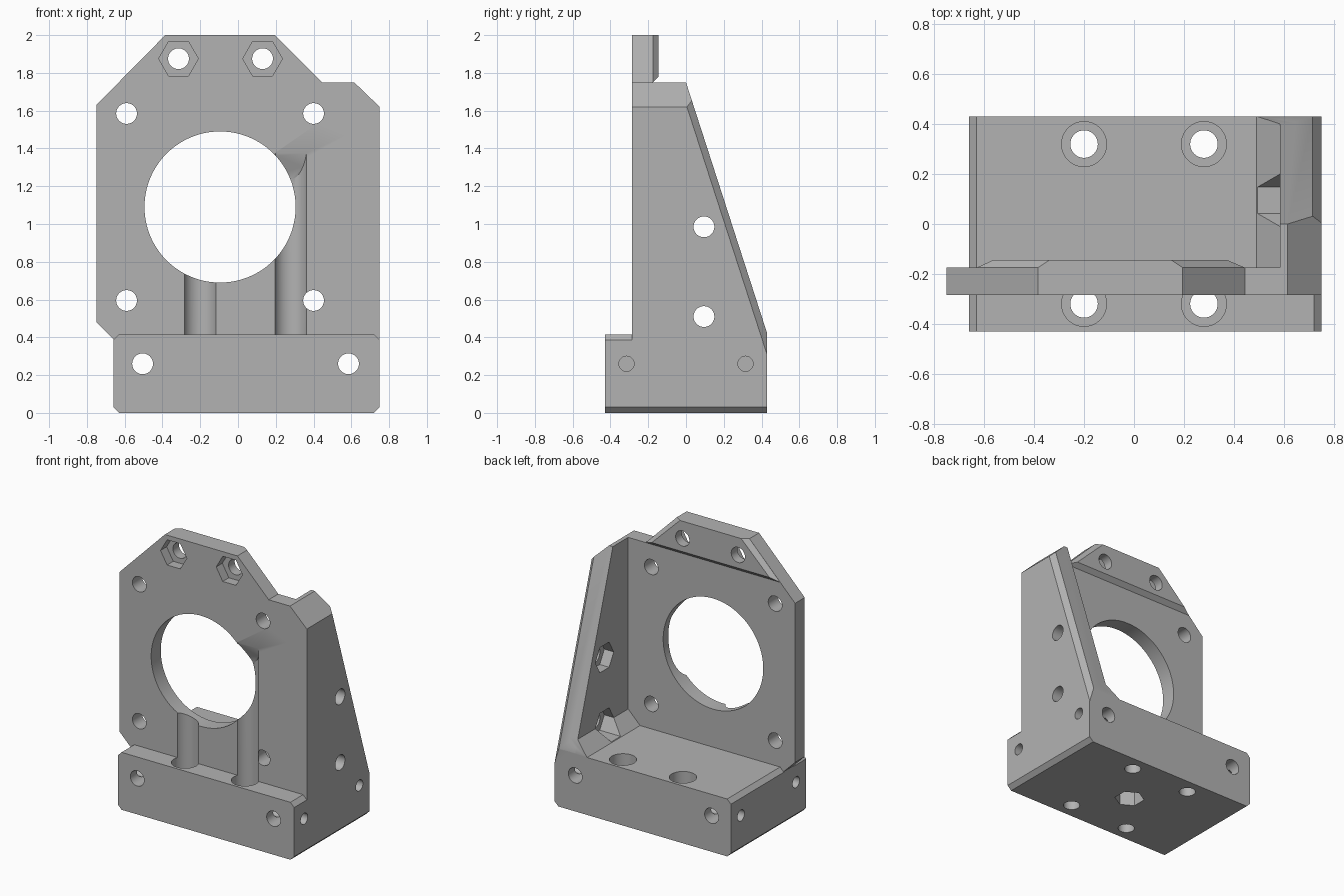
import bpy, bmesh
from math import cos, sin, pi, radians
from mathutils import Vector

if "Cube" in bpy.data.objects:
    bpy.data.objects.remove(bpy.data.objects["Cube"])

grey = bpy.data.materials.new("grey plastic")
grey.use_nodes = True
GREY = (0.45, 0.45, 0.45, 1)
grey.diffuse_color = GREY
grey.node_tree.nodes["Principled BSDF"].inputs["Base Color"].default_value = GREY


def ring(a, b, r, n=64, turn=0.0):
    return [(a + r * cos(turn + 2 * pi * i / n), b + r * sin(turn + 2 * pi * i / n)) for i in range(n)]


def loft(name, lower, upper, planes=()):
    """Solid between two matching outlines, trimmed by (point, outward normal) planes."""
    bm = bmesh.new()
    a = [bm.verts.new(p) for p in lower]
    b = [bm.verts.new(p) for p in upper]
    bm.faces.new(a)
    bm.faces.new(b)
    for i in range(len(a)):
        j = (i + 1) % len(a)
        bm.faces.new((a[i], a[j], b[j], b[i]))
    for point, normal in planes:
        bmesh.ops.bisect_plane(bm, geom=bm.verts[:] + bm.edges[:] + bm.faces[:], plane_co=point,
                               plane_no=normal, clear_outer=True)
        bmesh.ops.holes_fill(bm, edges=[e for e in bm.edges if e.is_boundary], sides=0)
    bmesh.ops.recalc_face_normals(bm, faces=bm.faces)
    mesh = bpy.data.meshes.new(name)
    bm.to_mesh(mesh)
    bm.free()
    mesh.materials.append(grey)
    obj = bpy.data.objects.new(name, mesh)
    bpy.context.collection.objects.link(obj)
    return obj


def prism(name, outline, axis, lo, hi, planes=()):
    def place(h):
        return [{"x": (h, p, q), "y": (p, h, q), "z": (p, q, h)}[axis] for p, q in outline]
    return loft(name, place(lo), place(hi), planes)


def combine(obj, tool, operation):
    mod = obj.modifiers.new(operation, "BOOLEAN")
    mod.object, mod.operation, mod.solver = tool, operation, "EXACT"
    bpy.context.view_layer.objects.active = obj
    bpy.ops.object.modifier_apply(modifier=mod.name)
    bpy.data.objects.remove(tool)


# Sloping rear of the side wall, its chamfered outer edge and top corner
slope = (Vector((0, 0, 1.75)), Vector((0, 1.33, 0.43)))
edge = (Vector((0.715, 0, 1.75)), Vector((1, 0.946, 0.306)))
corner = (Vector((0.615, 0, 1.75)), Vector((0.13, 0, 0.135)))

# Base block with chamfered long edges
bracket = prism("motor_bracket", [(-0.66, 0.03), (-0.63, 0), (0.72, 0), (0.75, 0.03), (0.75, 0.385),
                                  (0.72, 0.415), (-0.63, 0.415), (-0.66, 0.385)],
                "y", -0.43, 0.43, [edge])

# Upright face plate, side wall, corner gusset and thickened top
solids = [
    prism("face_plate", [(-0.66, 0.1), (0.75, 0.1), (0.75, 1.62), (0.615, 1.75), (0.445, 1.75), (0.195, 2),
                         (-0.385, 2), (-0.75, 1.63), (-0.75, 0.48), (-0.66, 0.39)], "y", -0.285, -0.175),
    prism("side_wall", [(-0.285, 0.1), (-0.285, 1.75), (0, 1.75), (0.43, 0.42), (0.43, 0.1)],
          "x", 0.585, 0.75, [edge, corner]),
    prism("gusset", [(0.49, 0.415), (0.585, 0.51), (0.65, 0.51), (0.65, 0.35), (0.49, 0.35)],
          "y", -0.2, 0.43, [slope]),
    loft("top_rib", [(x, -0.175, z) for x, z in ((-0.63, 1.75), (0.445, 1.75), (0.195, 2), (-0.385, 2))],
         [(x, -0.145, z) for x, z in ((-0.565, 1.78), (0.375, 1.78), (0.15, 2), (-0.34, 2))]),
]
for solid in solids:
    combine(bracket, solid, "UNION")

# Motor opening and its four screw holes
SCREW, NUT = 0.055, 0.105
cutters = [prism("motor_opening", ring(-0.095, 1.09, 0.4, 128), "y", -0.6, 0.1)]
for sx in (-1, 1):
    for sz in (-1, 1):
        cutters.append(prism("motor_screw", ring(-0.095 + sx * 0.495, 1.09 + sz * 0.495, SCREW), "y", -0.4, 0))

# Top screw holes with nut pockets in front
for x in (-0.315, 0.13):
    cutters.append(prism("top_screw", ring(x, 1.875, SCREW), "y", -0.4, 0))
    cutters.append(prism("top_nut", ring(x, 1.875, NUT, 6), "y", -0.4, -0.215))

# Long holes through the base, front to back
for x in (-0.505, 0.585):
    cutters.append(prism("base_screw", ring(x, 0.26, SCREW), "y", -0.6, 0.6))

# Side wall screw holes with nut pockets inside
for z in (0.51, 0.985):
    cutters.append(prism("wall_screw", ring(0.095, z, SCREW), "x", 0.5, 0.9))
    cutters.append(prism("wall_nut", ring(0.095, z, NUT, 6), "x", 0.4, 0.66))

# Blind holes in both ends of the base
for y in (-0.315, 0.315):
    for lo, hi in ((-0.8, -0.36), (0.45, 0.9)):
        cutters.append(prism("end_hole", ring(y, 0.26, 0.04), "x", lo, hi))

# Vertical bolt holes with wide head channels; the channels end in a sloped roof
roof = (Vector((0, -0.285, 1.375)), Vector((0, 0.115, 0.046)))
for x in (-0.2, 0.28):
    for y in (-0.32, 0.32):
        cutters.append(prism("bolt_hole", ring(x, y, SCREW), "z", -0.1, 0.3))
        front = y < 0
        cutters.append(prism("head_channel", ring(x, y, 0.09), "z", 0.16, 1.7 if front else 0.6,
                             [roof] if front else []))

# Nut pocket under the base
cutters.append(prism("bottom_nut", ring(0.04, 0, 0.1, 6, pi / 2), "z", -0.1, 0.2))

for cutter in cutters:
    combine(bracket, cutter, "DIFFERENCE")

bpy.ops.object.select_all(action="DESELECT")
bracket.select_set(True)
bpy.context.view_layer.objects.active = bracket
bpy.ops.object.shade_smooth_by_angle(angle=radians(25))
